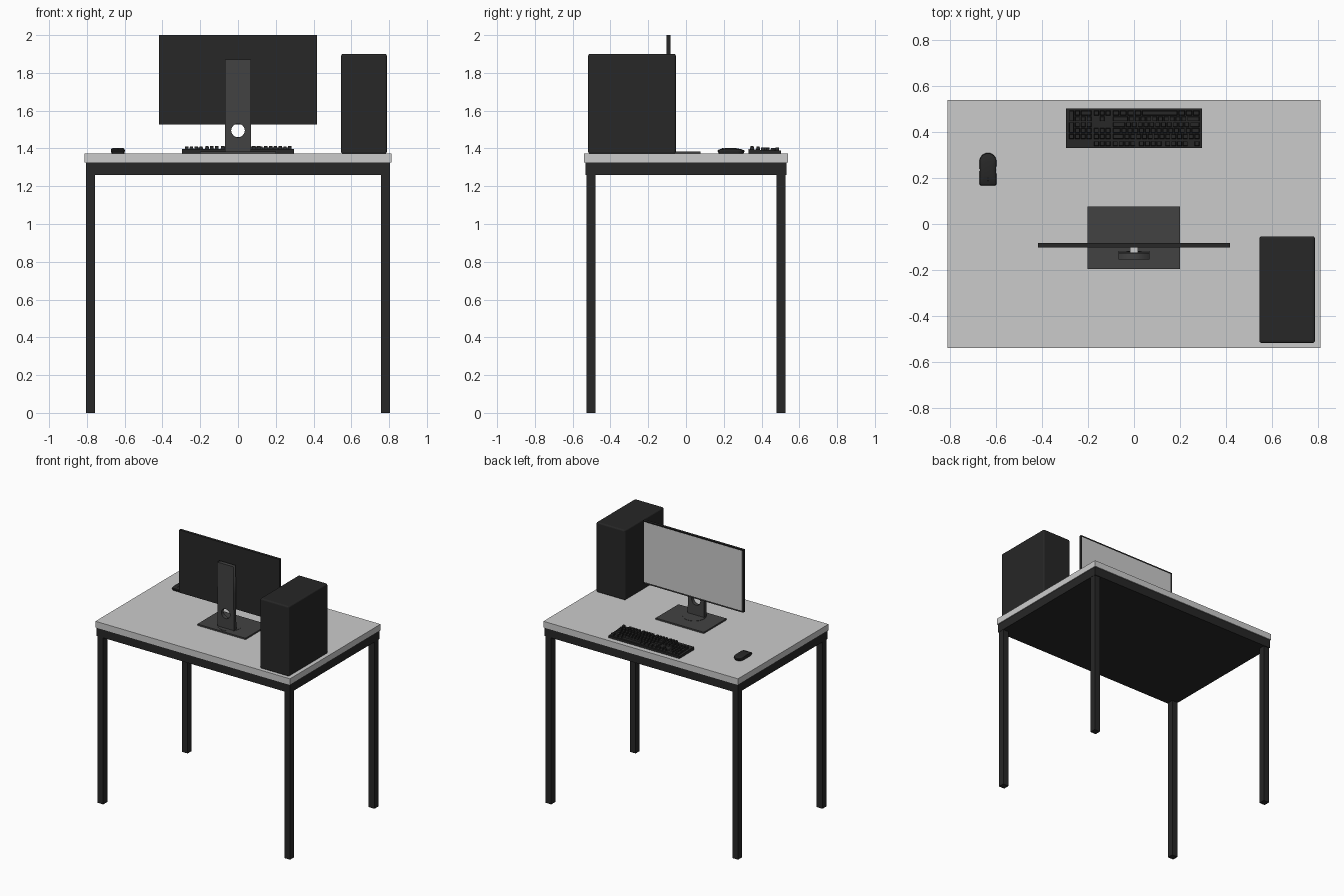
import bpy, bmesh, math
from mathutils import Vector

if "Cube" in bpy.data.objects:
    bpy.data.objects.remove(bpy.data.objects["Cube"])


def material(name, v):
    m = bpy.data.materials.new(name)
    m.diffuse_color = (v, v, v, 1)
    m.use_nodes = True
    m.node_tree.nodes["Principled BSDF"].inputs["Base Color"].default_value = m.diffuse_color
    return m


BLACK = material("black", 0.02)
DARK = material("dark_grey", 0.055)


def finish(name, bm, mat=None):
    bmesh.ops.recalc_face_normals(bm, faces=bm.faces)
    me = bpy.data.meshes.new(name)
    bm.to_mesh(me)
    bm.free()
    ob = bpy.data.objects.new(name, me)
    bpy.context.collection.objects.link(ob)
    if mat:
        me.materials.append(mat)
    return ob


def add_box(bm, x0, x1, y0, y1, z0, z1, taper=0.0):
    vs = bmesh.ops.create_cube(bm, size=1)["verts"]
    for v in vs:
        t = taper if v.co.z > 0 else 0
        sx, sy = math.copysign(t, v.co.x), math.copysign(t, v.co.y)
        v.co = Vector(((x0 if v.co.x < 0 else x1) - sx,
                       (y0 if v.co.y < 0 else y1) - sy,
                       z0 if v.co.z < 0 else z1))
    return vs


def box(name, x0, x1, y0, y1, z0, z1, mat=None, bevel=0):
    bm = bmesh.new()
    add_box(bm, x0, x1, y0, y1, z0, z1)
    ob = finish(name, bm, mat)
    if bevel:
        mod = ob.modifiers.new("bevel", "BEVEL")
        mod.width, mod.segments = bevel, 3
    return ob


# Desk: top, solid apron and four legs
box("desk_top", -0.812, 0.812, -0.54, 0.54, 1.325, 1.372)
box("desk_apron", -0.806, 0.806, -0.533, 0.533, 1.26, 1.325, BLACK)
for sx, side in ((-1, "left"), (1, "right")):
    for sy, end in ((-1, "front"), (1, "back")):
        x, y = sx * 0.78, sy * 0.503
        box(f"{end}_{side}_leg", x - 0.024, x + 0.024, y - 0.024, y + 0.024, 0, 1.26, BLACK)

# Computer tower
box("computer_tower", 0.546, 0.788, -0.518, -0.054, 1.372, 1.9, BLACK, 0.01)

# Monitor housing with a recessed screen facing the back
bm = bmesh.new()
add_box(bm, -0.419, 0.419, -0.103, -0.083, 1.527, 2.0)
back = max(bm.faces, key=lambda f: f.calc_center_median().y)
bmesh.ops.inset_region(bm, faces=[back], thickness=0.01)
bmesh.ops.translate(bm, verts=back.verts, vec=(0, -0.004, 0))
finish("monitor_housing", bm, BLACK)
box("monitor_screen", -0.409, 0.409, -0.09, -0.086, 1.537, 1.99)

# Monitor stand: base plate, swivel disc, column with cable hole, hinge
box("stand_base", -0.202, 0.2, -0.196, 0.076, 1.372, 1.383, DARK)
bm = bmesh.new()
bmesh.ops.create_cone(bm, cap_ends=True, segments=32, radius1=0.08, radius2=0.08, depth=0.008)
bmesh.ops.translate(bm, verts=bm.verts, vec=(0, -0.1, 1.381))
finish("stand_swivel", bm, DARK)

cu = bpy.data.curves.new("stand_column", "CURVE")
cu.dimensions, cu.fill_mode, cu.extrude = "2D", "BOTH", 0.014
outline = [(-0.068, 0), (0.068, 0), (0.068, 0.488), (-0.068, 0.488)]
hole = [(0.036 * math.cos(a * math.pi / 16), 0.112 + 0.036 * math.sin(a * math.pi / 16))
        for a in range(32)]
for pts in (outline, hole):
    sp = cu.splines.new("POLY")
    sp.points.add(len(pts) - 1)
    sp.use_cyclic_u = True
    for p, c in zip(sp.points, pts):
        p.co = (*c, 0, 1)
column = bpy.data.objects.new("stand_column", cu)
bpy.context.collection.objects.link(column)
column.location = (0, -0.131, 1.383)
column.rotation_euler = (math.radians(91), 0, 0)
cu.materials.append(DARK)
box("monitor_hinge", -0.018, 0.018, -0.13, -0.1, 1.73, 1.8)

# Keyboard: tray sloping down toward the user at +y
U = 0.0254
X0, Y0, Y1 = 0.287, 0.337, 0.496


def tilt(bm):
    for v in bm.verts:
        if v.co.z > 1.38:
            v.co.z -= 0.008 * (v.co.y - 0.33) / 0.17


bm = bmesh.new()
add_box(bm, -0.297, 0.296, 0.33, 0.503, 1.372, 1.396)
tilt(bm)
finish("keyboard_tray", bm, BLACK)

# Keys as (row, start, width, rows tall) in key units, counted from the user's left
ROW_Y = [0, 1.25, 2.25, 3.25, 4.25, 5.25]
keys = [(0, s, 1, 1) for s in (0, 2, 3, 4, 5, 6.5, 7.5, 8.5, 9.5, 11, 12, 13, 14)]
for row, widths in enumerate(([1] * 13 + [2], [1.5] + [1] * 12 + [1.5],
                              [1.75] + [1] * 11 + [2.25], [2.25] + [1] * 10 + [2.75],
                              [1.25] * 3 + [6.25] + [1.25] * 4), 1):
    start = 0
    for w in widths:
        keys.append((row, start, w, 1))
        start += w
keys += [(r, 15.25 + c, 1, 1) for r in (0, 1, 2, 5) for c in range(3)]
keys += [(4, 16.25, 1, 1), (5, 18.5, 2, 1), (5, 20.5, 1, 1), (2, 21.5, 1, 2), (4, 21.5, 1, 2)]
keys += [(1, 18.5 + c, 1, 1) for c in range(4)]
keys += [(r, 18.5 + c, 1, 1) for r in (2, 3, 4) for c in range(3)]
bm = bmesh.new()
ky = (Y1 - Y0) / 6.25
height = [1.414, 1.412, 1.409, 1.407, 1.408, 1.412]
for row, s, w, tall in keys:
    y = Y0 + ROW_Y[row] * ky
    add_box(bm, X0 - (s + w) * U + 0.0012, X0 - s * U - 0.0012,
            y + 0.0012, y + tall * ky - 0.0012, 1.386, height[row], 0.003)
tilt(bm)
finish("keyboard_keys", bm, BLACK)

# Mouse: lofted outline, straight at the button end and round at the palm end
W, YB, YC = 0.037, 0.167, 0.272
side = [(W * 0.85, YB), (W, YB + 0.006), (W, 0.2), (W * 0.96, 0.235)]
palm = [(W * math.cos(a * math.pi / 12), YC + 0.038 * math.sin(a * math.pi / 12)) for a in range(13)]
outline = side + palm + [(-x, y) for x, y in reversed(side)]


def mouse_top(y):
    t = (y - YB) / 0.143
    return 0.017 + 0.014 * math.sin(math.pi * min(1, 0.15 + t * 0.75))


bm = bmesh.new()
rings = []
for scale, h in ((0.9, 0), (0.95, 0.25), (1, 0.6), (0.96, 0.82), (0.8, 0.95), (0.45, 1.0)):
    ring = []
    for x, y in outline:
        yy = 0.24 + (y - 0.24) * scale
        ring.append(bm.verts.new((-0.636 + x * scale, yy, 1.372 + h * mouse_top(yy))))
    rings.append(ring)
n = len(outline)
for a, b in zip(rings, rings[1:]):
    for i in range(n):
        bm.faces.new((a[i], a[(i + 1) % n], b[(i + 1) % n], b[i]))
bm.faces.new(rings[0])
bm.faces.new(rings[-1])
mouse = finish("mouse_body", bm, BLACK)
bpy.context.view_layer.objects.active = mouse
mouse.select_set(True)
bpy.ops.object.shade_smooth_by_angle(angle=math.radians(35))

# Mouse scroll wheel
bm = bmesh.new()
bmesh.ops.create_cone(bm, cap_ends=True, segments=16, radius1=0.009, radius2=0.009, depth=0.006)
wheel = finish("mouse_wheel", bm, BLACK)
wheel.rotation_euler = (0, math.pi / 2, 0)
wheel.location = (-0.636, 0.195, 1.393)
